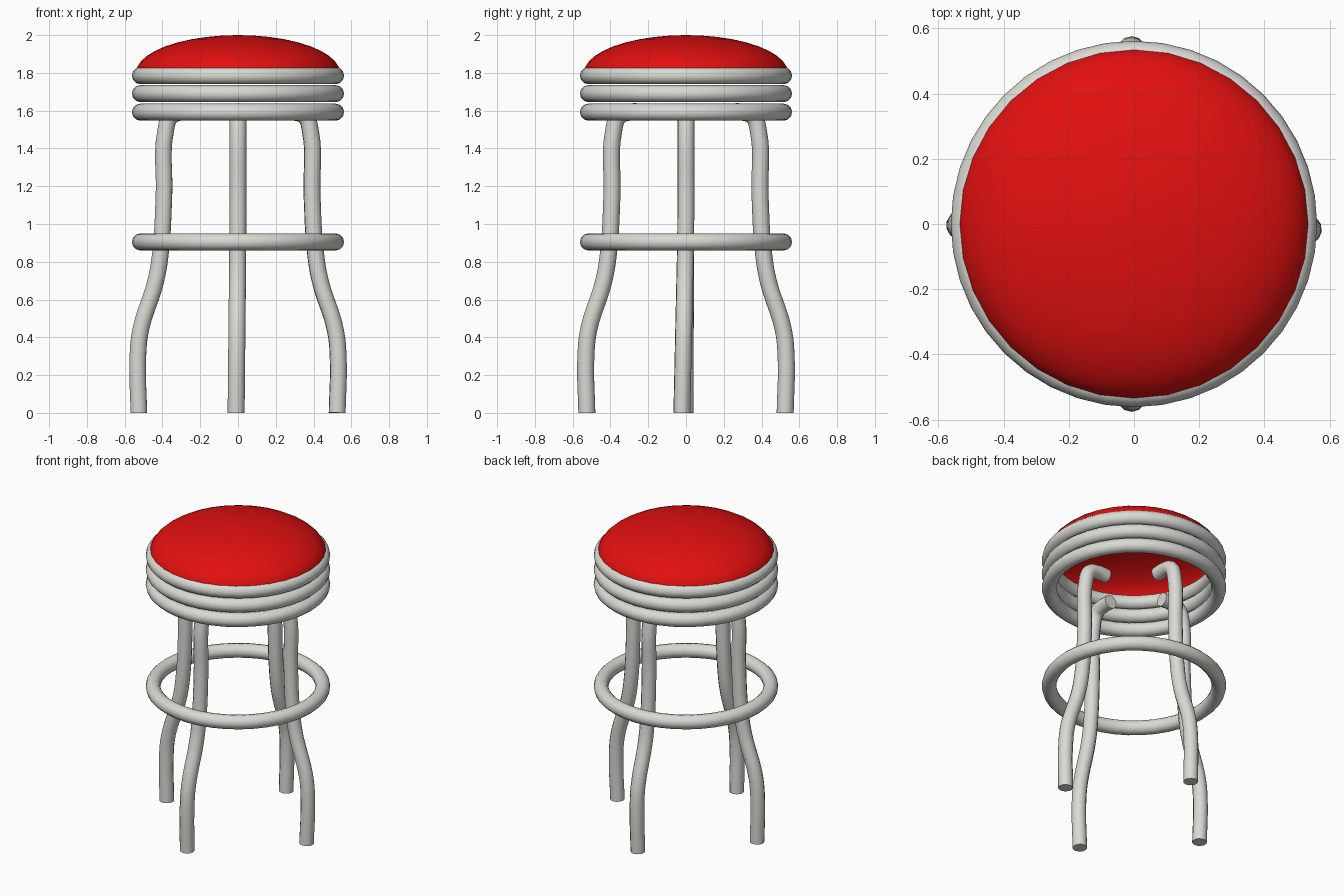
import bpy
import math
from mathutils import Matrix, Vector

if "Cube" in bpy.data.objects:
    bpy.data.objects.remove(bpy.data.objects["Cube"], do_unlink=True)


def material(name, rgb):
    mat = bpy.data.materials.new(name)
    mat.use_nodes = True
    mat.diffuse_color = (*rgb, 1)
    mat.node_tree.nodes["Principled BSDF"].inputs["Base Color"].default_value = (*rgb, 1)
    return mat


metal = material("pale metal", (0.70, 0.70, 0.66))
red = material("red vinyl", (0.76, 0.005, 0.005))

TUBE = 0.045
RING = 0.517


def finish(obj, name, mat):
    obj.name = obj.data.name = name
    obj.data.materials.clear()
    obj.data.materials.append(mat)
    bpy.ops.object.select_all(action="DESELECT")
    obj.select_set(True)
    bpy.context.view_layer.objects.active = obj
    bpy.ops.object.shade_smooth_by_angle(angle=math.radians(50))


def ring(name, z):
    bpy.ops.mesh.primitive_torus_add(major_radius=RING, minor_radius=TUBE,
                                     major_segments=40, minor_segments=12,
                                     location=(0, 0, z))
    finish(bpy.context.object, name, metal)


def leg(name, angle, drift):
    """Bent tube in a radial plane; drift moves the foot slightly."""
    path = [(0.525, 0), (0.53, 0.3), (0.515, 0.44), (0.435, 0.7), (0.41, 0.85),
            (0.392, 1.15), (0.382, 1.5), (0.355, 1.57), (0.30, 1.592), (0.22, 1.592)]
    curve = bpy.data.curves.new(name, "CURVE")
    curve.dimensions = "3D"
    curve.bevel_depth = TUBE
    curve.bevel_resolution = 4
    curve.resolution_u = 6
    curve.use_fill_caps = True
    spline = curve.splines.new("BEZIER")
    spline.bezier_points.add(len(path) - 1)
    turn = Matrix.Rotation(math.radians(angle), 3, "Z")
    for point, (r, z) in zip(spline.bezier_points, path):
        point.co = turn @ Vector((r, 0, z)) + Vector(drift) * max(0, 1 - z)
        point.handle_left_type = point.handle_right_type = "AUTO"
    obj = bpy.data.objects.new(name, curve)
    bpy.context.collection.objects.link(obj)
    bpy.ops.object.select_all(action="DESELECT")
    obj.select_set(True)
    bpy.context.view_layer.objects.active = obj
    bpy.ops.object.convert(target="MESH")
    finish(bpy.context.object, name, metal)


def cushion(name, radius, base, height, sides=32, steps=10):
    """Open shallow dome made from a revolved quarter ellipse."""
    verts, faces = [], []
    for i in range(steps):
        a = math.pi / 2 * i / steps
        for j in range(sides):
            t = math.tau * j / sides
            verts.append((radius * math.cos(a) * math.cos(t),
                          radius * math.cos(a) * math.sin(t),
                          base + height * math.sin(a)))
    verts.append((0, 0, base + height))
    for j in range(sides):
        k = (j + 1) % sides
        for i in range(steps - 1):
            low, high = i * sides, (i + 1) * sides
            faces.append((low + j, low + k, high + k, high + j))
        top = (steps - 1) * sides
        faces.append((top + j, top + k, len(verts) - 1))
    mesh = bpy.data.meshes.new(name)
    mesh.from_pydata(verts, [], faces)
    obj = bpy.data.objects.new(name, mesh)
    bpy.context.collection.objects.link(obj)
    finish(obj, name, red)


# Seat cushion and the three stacked bands around it
cushion("seat_cushion", 0.54, 1.80, 0.20)
for label, height in (("lower", 1.592), ("middle", 1.69), ("upper", 1.785)):
    ring(label + "_seat_ring", height)

# Foot rest
ring("foot_ring", 0.905)

# Four bent legs
for label, angle, drift in (("left", 0, (0, -0.022, 0)), ("back", 90, (-0.01, 0, 0)),
                            ("right", 180, (0, -0.005, 0)), ("front", 270, (-0.01, 0, 0))):
    leg(label + "_leg", angle, drift)
